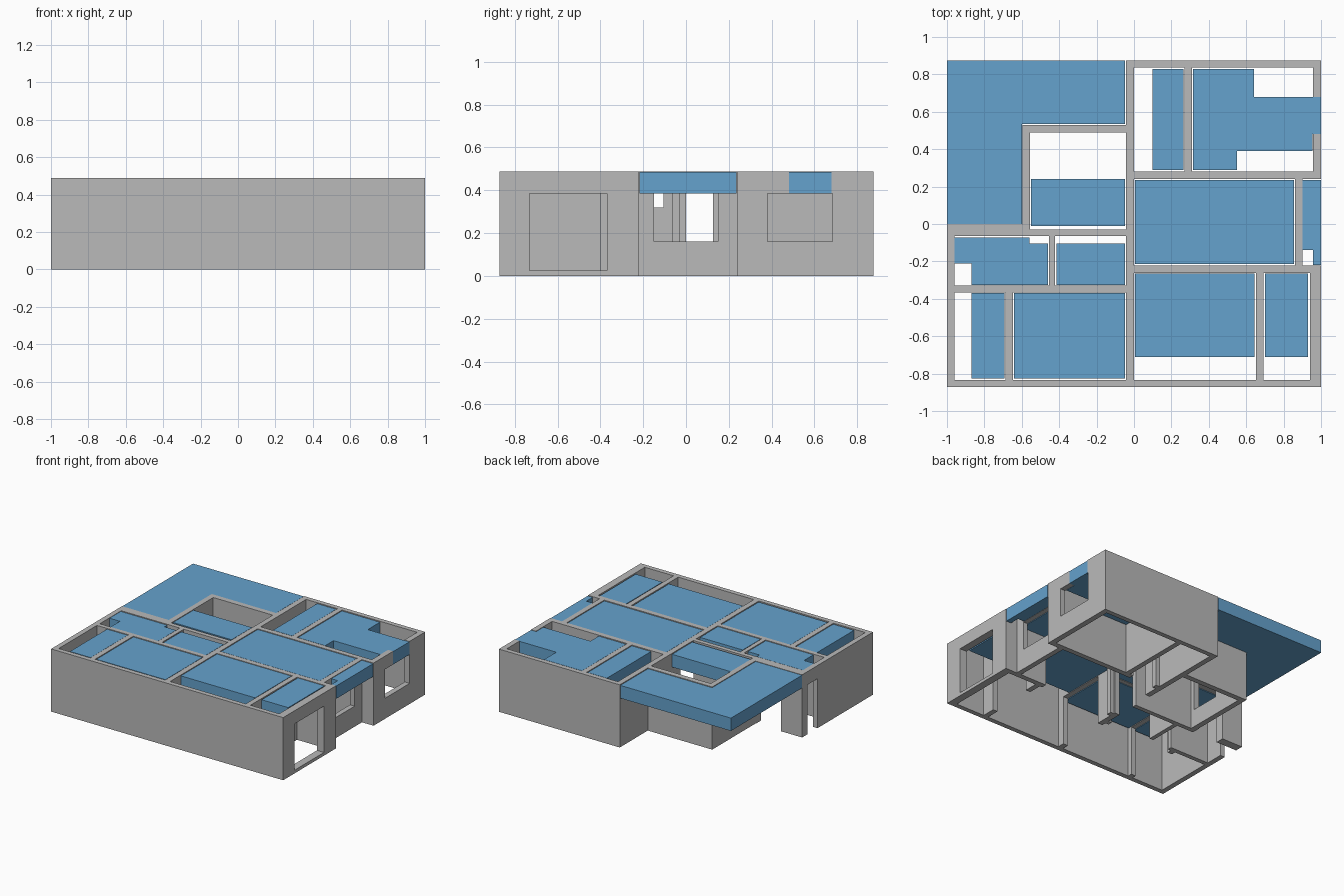
import bpy, bmesh
from mathutils import Vector

old = bpy.data.objects.get("Cube")
if old:
    bpy.data.objects.remove(old)

TOP = 0.488      # wall height
HEAD = 0.385     # underside of lintels and ceilings
SILL = 0.16      # window sill height


def make_material(name, color):
    m = bpy.data.materials.new(name)
    m.use_nodes = True
    m.diffuse_color = color
    m.node_tree.nodes["Principled BSDF"].inputs["Base Color"].default_value = color
    return m


GREY = make_material("wall_grey", (0.49, 0.49, 0.49, 1))
BLUE = make_material("ceiling_blue", (0.13, 0.36, 0.61, 1))


def build(name, boxes, mat):
    """One object from a list of (x0, x1, y0, y1, z0, z1) boxes."""
    bm = bmesh.new()
    for x0, x1, y0, y1, z0, z1 in boxes:
        low, high = Vector((x0, y0, z0)), Vector((x1, y1, z1))
        verts = bmesh.ops.create_cube(bm, size=1)["verts"]
        for v in verts:
            v.co = (low + high) / 2 + v.co * (high - low)
    mesh = bpy.data.meshes.new(name)
    bm.to_mesh(mesh)
    bm.free()
    mesh.materials.append(mat)
    bpy.context.collection.objects.link(bpy.data.objects.new(name, mesh))


def wall(name, axis, start, end, c0, c1, openings=()):
    """Wall along an axis; openings are (start, end, bottom, top) in order."""
    pieces, pos = [], start
    for a, b, z0, z1 in openings:
        pieces += [(pos, a, 0, TOP), (a, b, 0, z0), (a, b, z1, TOP)]
        pos = b
    pieces.append((pos, end, 0, TOP))
    boxes = []
    for a, b, z0, z1 in pieces:
        if b - a > 0.001 and z1 - z0 > 0.001:
            span = (a, b, c0, c1) if axis == "x" else (c0, c1, a, b)
            boxes.append(span + (z0, z1))
    build(name, boxes, GREY)


def ceiling(name, *rects):
    build(name, [r + (HEAD, 0.485) for r in rects], BLUE)


# Outer walls
wall("front_wall", "x", -1, 1, -0.872, -0.835)
wall("back_wall", "x", -0.042, 1, 0.838, 0.875)
wall("right_side_wall", "y", -0.835, 0, -1, -0.96, [(-0.19, -0.065, 0, HEAD)])
wall("left_front_wall", "y", -0.835, -0.225, 0.94, 1, [(-0.73, -0.37, 0.025, HEAD)])
wall("left_back_wall", "y", 0.24, 0.838, 0.957, 1,
     [(0.38, 0.48, SILL, HEAD), (0.48, 0.68, SILL, TOP), (0.68, 0.685, SILL, HEAD)])
wall("recessed_window_wall", "y", -0.225, 0.24, 0.86, 0.9, [(-0.15, 0.15, SILL, HEAD)])
wall("porch_entry_wall", "x", -1, -0.555, -0.065, 0, [(-0.82, -0.6, 0, HEAD)])
wall("porch_side_wall", "y", -0.03, 0.53, -0.597, -0.555, [(-0.015, 0.24, 0.14, HEAD)])
wall("porch_back_wall", "x", -0.597, -0.04, 0.488, 0.53)

# Inner walls and beams
wall("spine_wall", "y", -0.835, 0.838, -0.042, 0,
     [(-0.78, -0.4, 0, HEAD), (-0.21, 0.125, 0, HEAD)])
wall("hall_back_wall", "x", 0, 1, 0.24, 0.28, [(0.03, 0.24, 0, HEAD)])
wall("hall_front_wall", "x", 0, 1, -0.262, -0.222, [(0.03, 0.63, 0, HEAD)])
wall("back_partition", "y", 0.28, 0.838, 0.27, 0.31)
wall("terrace_partition", "y", -0.835, -0.262, 0.652, 0.692, [(-0.73, -0.37, 0, HEAD)])
wall("corridor_back_wall", "x", -0.555, -0.042, -0.065, -0.03)
wall("corridor_partition", "y", -0.33, -0.065, -0.455, -0.422, [(-0.16, -0.105, 0.32, HEAD)])
wall("corridor_front_wall", "x", -0.96, -0.042, -0.365, -0.33, [(-0.62, -0.07, 0, HEAD)])
wall("front_partition", "y", -0.835, -0.365, -0.687, -0.647, [(-0.8, -0.4, 0, HEAD)])

# Ceiling slabs
ceiling("porch_roof", (-1, -0.6, 0, 0.53), (-1, -0.047, 0.535, 0.875), (-1, -0.6, 0.53, 0.535))
ceiling("small_room_ceiling", (-0.552, -0.048, -0.01, 0.24))
ceiling("front_right_ceiling", (-0.87, -0.692, -0.825, -0.37), (-0.642, -0.048, -0.825, -0.37))
ceiling("front_left_ceiling", (0.005, 0.645, -0.71, -0.265), (0.7, 0.93, -0.71, -0.265))
ceiling("corridor_ceiling", (-0.96, -0.56, -0.21, -0.072), (-0.56, -0.46, -0.21, -0.105),
        (-0.87, -0.46, -0.325, -0.21), (-0.415, -0.048, -0.325, -0.105))
ceiling("hall_ceiling", (0.005, 0.855, -0.215, -0.025), (0.005, 0.855, -0.025, 0.235))
ceiling("balcony_ceiling", (0.902, 1, -0.14, 0.235), (0.957, 1, -0.218, -0.14))
ceiling("narrow_room_ceiling", (0.1, 0.265, 0.288, 0.83))
ceiling("back_room_ceiling", (0.315, 0.55, 0.288, 0.39), (0.315, 0.955, 0.39, 0.68),
        (0.315, 0.642, 0.68, 0.83), (0.955, 1, 0.48, 0.68))
